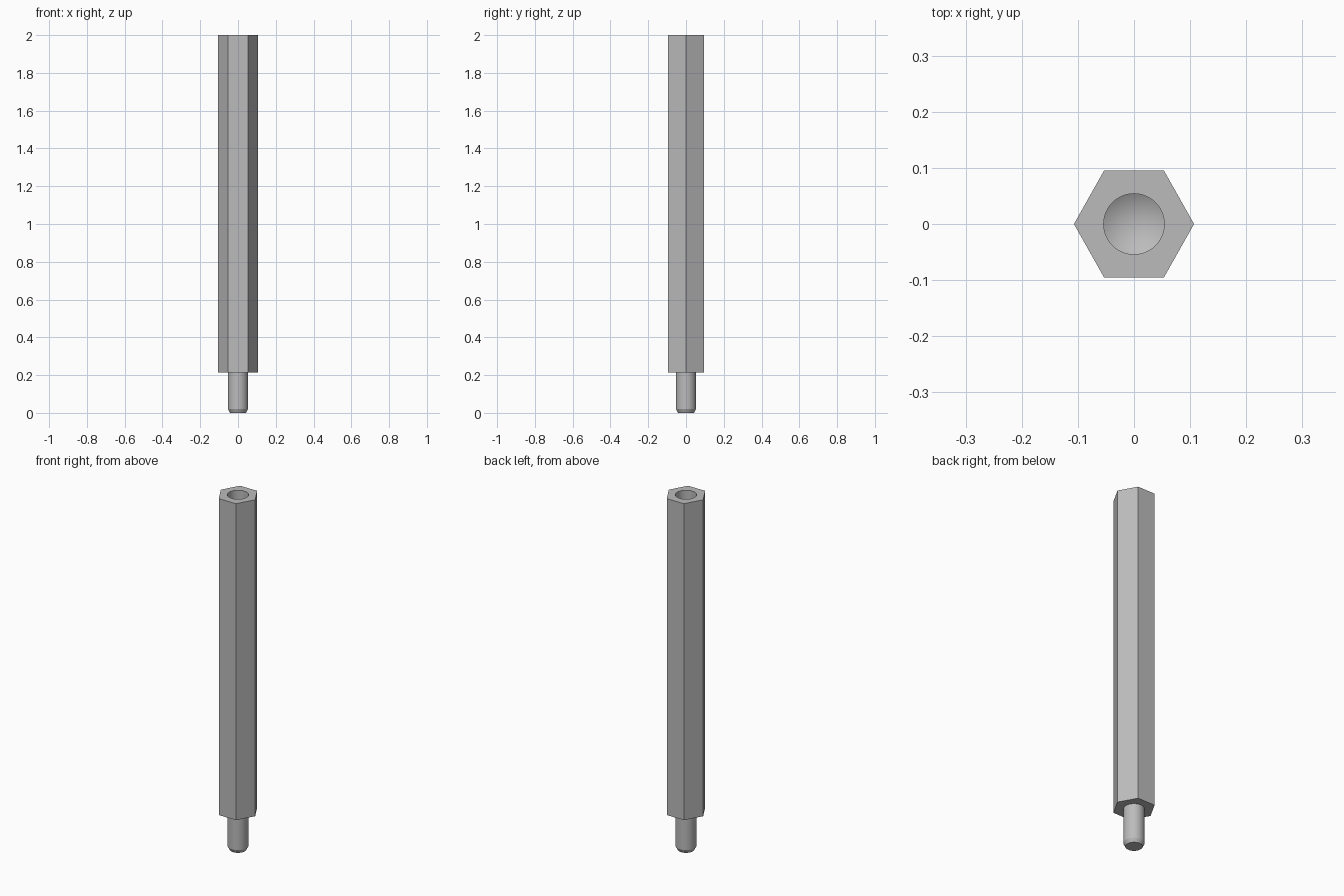
import bpy
import bmesh
import math

cube = bpy.data.objects.get("Cube")
if cube:
    bpy.data.objects.remove(cube, do_unlink=True)

HEIGHT = 2.0
SHOULDER = 0.215
HEX_RADIUS = 0.107
HEX_HALF_FLATS = 0.095
BORE_RADIUS = 0.054
BORE_DEPTH = 0.3
STUD_RADIUS = 0.053
CHAMFER = 0.02
SEGMENTS = 64

# Single metal colour
metal = bpy.data.materials.new("grey_metal")
metal.use_nodes = True
colour = (0.5, 0.5, 0.5, 1)
metal.diffuse_color = colour
metal.node_tree.nodes["Principled BSDF"].inputs["Base Color"].default_value = colour


def ring(bm, rx, ry, z, count):
    angles = [math.tau * i / count for i in range(count)]
    return [bm.verts.new((rx * math.cos(a), ry * math.sin(a), z)) for a in angles]


def wall(bm, low, high):
    n = len(low)
    for i in range(n):
        j = (i + 1) % n
        bm.faces.new((low[i], low[j], high[j], high[i]))


def loop_edges(bm, verts):
    return [bm.edges.get((v, verts[(i + 1) % len(verts)])) for i, v in enumerate(verts)]


def finish(bm, name):
    bmesh.ops.recalc_face_normals(bm, faces=bm.faces[:])
    mesh = bpy.data.meshes.new(name)
    bm.to_mesh(mesh)
    bm.free()
    mesh.materials.append(metal)
    obj = bpy.data.objects.new(name, mesh)
    bpy.context.collection.objects.link(obj)
    bpy.ops.object.select_all(action="DESELECT")
    obj.select_set(True)
    bpy.context.view_layer.objects.active = obj
    bpy.ops.object.shade_smooth_by_angle(angle=math.radians(18))


# Hexagonal body with a drilled blind hole in its top
bm = bmesh.new()
hex_ry = HEX_HALF_FLATS / math.sin(math.pi / 3)
hex_low = ring(bm, HEX_RADIUS, hex_ry, SHOULDER, 6)
hex_high = ring(bm, HEX_RADIUS, hex_ry, HEIGHT, 6)
wall(bm, hex_low, hex_high)
bm.faces.new(hex_low)
bore_high = ring(bm, BORE_RADIUS, BORE_RADIUS, HEIGHT, SEGMENTS)
bore_low = ring(bm, BORE_RADIUS, BORE_RADIUS, HEIGHT - BORE_DEPTH, SEGMENTS)
wall(bm, bore_low, bore_high)
tip_drop = BORE_RADIUS / math.tan(math.radians(59))
tip = bm.verts.new((0, 0, HEIGHT - BORE_DEPTH - tip_drop))
for i, v in enumerate(bore_low):
    bm.faces.new((v, bore_low[(i + 1) % SEGMENTS], tip))
rim = loop_edges(bm, hex_high) + loop_edges(bm, bore_high)
bmesh.ops.triangle_fill(bm, use_beauty=True, use_dissolve=False, edges=rim, normal=(0, 0, 1))
finish(bm, "hex_body")

# Round stud with a chamfered end
bm = bmesh.new()
profile = [(STUD_RADIUS - CHAMFER / 2, 0), (STUD_RADIUS, CHAMFER), (STUD_RADIUS, SHOULDER + 0.01)]
rings = [ring(bm, r, r, z, SEGMENTS) for r, z in profile]
for low, high in zip(rings, rings[1:]):
    wall(bm, low, high)
bm.faces.new(rings[0])
bm.faces.new(rings[-1])
finish(bm, "threaded_stud")
